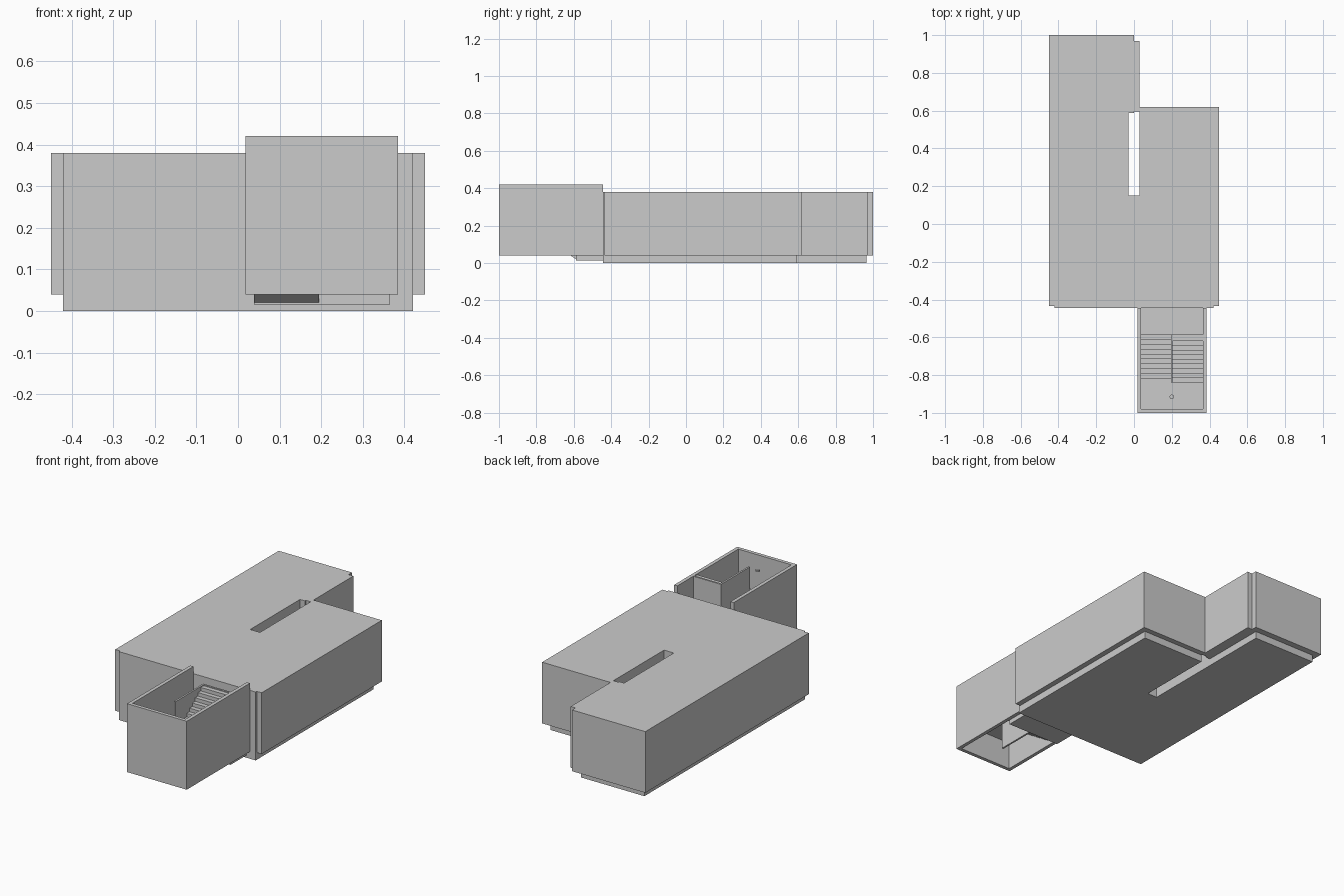
import bpy, bmesh
from mathutils import Vector

if "Cube" in bpy.data.objects:
    bpy.data.objects.remove(bpy.data.objects["Cube"])


def prism(name, pts, lo, hi, axis="z"):
    """Extrude a 2D outline along z (pts are x, y) or along x (pts are y, z)."""
    bm = bmesh.new()
    if axis == "z":
        vs = [bm.verts.new((a, b, lo)) for a, b in pts]
        step = Vector((0, 0, hi - lo))
    else:
        vs = [bm.verts.new((lo, a, b)) for a, b in pts]
        step = Vector((hi - lo, 0, 0))
    face = bm.faces.new(vs)
    new = bmesh.ops.extrude_face_region(bm, geom=[face])["geom"]
    bmesh.ops.translate(bm, vec=step, verts=[g for g in new if isinstance(g, bmesh.types.BMVert)])
    bmesh.ops.recalc_face_normals(bm, faces=bm.faces)
    me = bpy.data.meshes.new(name)
    bm.to_mesh(me)
    bm.free()
    ob = bpy.data.objects.new(name, me)
    bpy.context.collection.objects.link(ob)
    return ob


def box(name, x0, x1, y0, y1, z0, z1):
    return prism(name, [(x0, y0), (x1, y0), (x1, y1), (x0, y1)], z0, z1)


def flight(name, x0, x1, y0, y1, z0, z1, n=10, waist=0.03):
    """Stair flight with a sloping underside."""
    dy, dz = (y1 - y0) / n, (z1 - z0) / n
    pts = [(y0, z0)]
    for i in range(n):
        pts += [(y0 + i * dy, z0 + (i + 1) * dz), (y0 + (i + 1) * dy, z0 + (i + 1) * dz)]
    pts += [(y1, z1 - waist), (y0, z0 - waist + dz * 0.5)]
    return prism(name, pts, x0, x1, "x")


# Main block with stepped corners
block = prism("main_block", [
    (-.45, -.435), (-.42, -.435), (-.42, -.445), (.42, -.445), (.42, -.435), (.45, -.435),
    (.45, .62), (.03, .62), (.03, .97), (0, .97), (0, 1), (-.45, 1)], .04, .38)

# Light well through the block
cutter = prism("light_well_cutter", [
    (-.03, .15), (.03, .15), (.03, .595), (0, .595), (0, .587), (-.03, .587)], -.1, .6)
cutter.hide_render = True
cutter.hide_viewport = True
cutter.display_type = "WIRE"
mod = block.modifiers.new("light_well", "BOOLEAN")
mod.operation = "DIFFERENCE"
mod.solver = "EXACT"
mod.object = cutter

# Recessed base, its slot open to the back
prism("base", [
    (-.42, -.445), (.42, -.445), (.42, .59), (.03, .59), (.03, .15),
    (-.03, .15), (-.03, .965), (-.42, .965)], 0, .04)

# Stair tower: U-shaped walls open above and below
prism("tower_walls", [
    (.018, -.445), (.018, -1), (.385, -1), (.385, -.445),
    (.365, -.445), (.365, -.98), (.038, -.98), (.038, -.445)], .04, .42)

# Entry floor and half landing
box("entry_floor", .038, .365, -.587, -.445, .015, .04)
box("half_landing", .038, .365, -.98, -.84, .195, .22)

# Two stair flights with the walls between and behind them
flight("lower_flight", .038, .195, -.585, -.84, .04, .22)
flight("upper_flight", .205, .365, -.84, -.595, .22, .415)
box("centre_wall", .195, .205, -.84, -.585, .04, .42)
box("flight_end_wall", .205, .365, -.595, -.585, .04, .42)

# Ceiling lamp over the landing
bpy.ops.mesh.primitive_cylinder_add(vertices=12, radius=.012, depth=.008, location=(.2, -.915, .37))
bpy.context.object.name = "ceiling_lamp"
